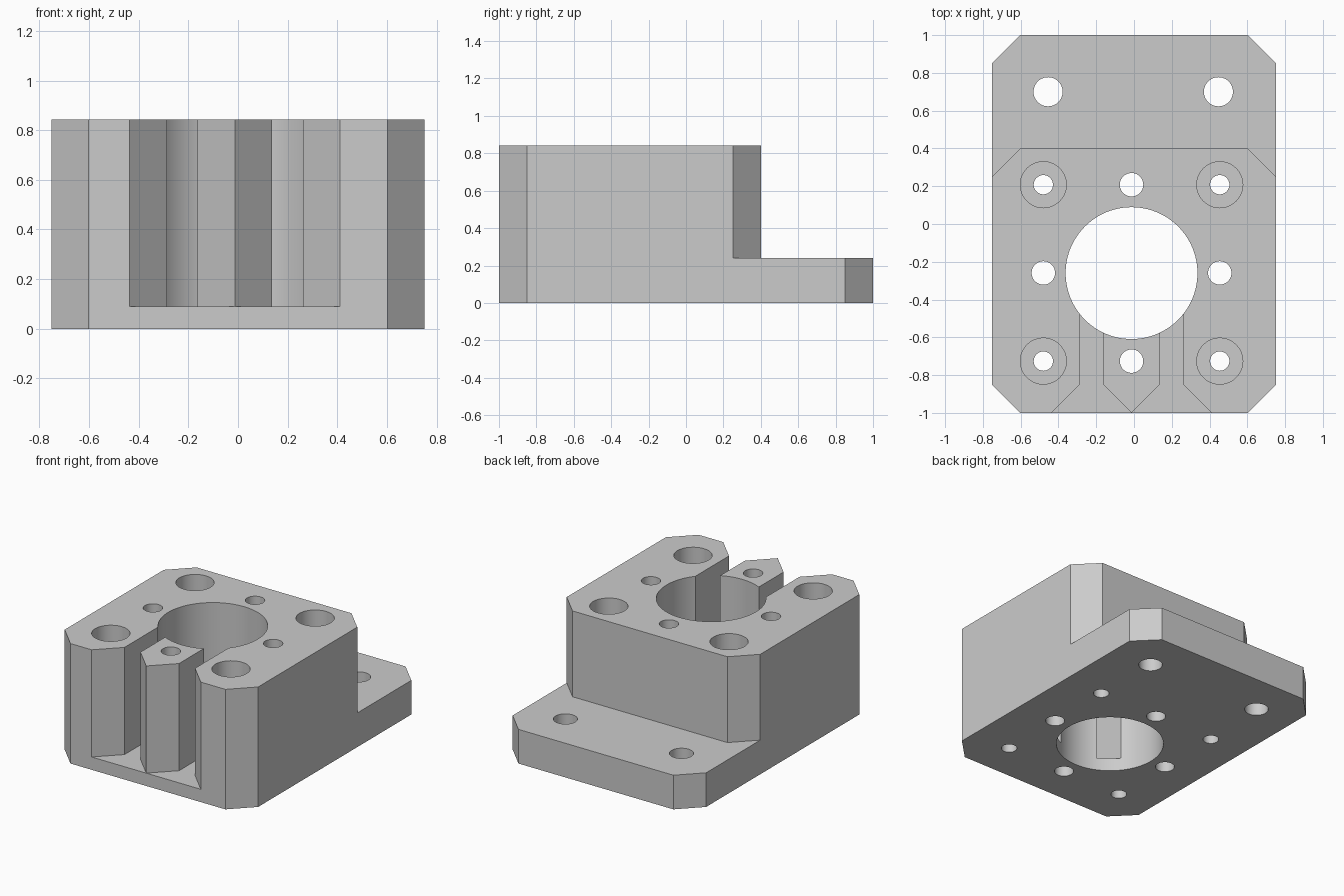
import bpy
import bmesh
import math

cube = bpy.data.objects.get("Cube")
if cube:
    bpy.data.objects.remove(cube, do_unlink=True)

WIDTH, CHAMFER = 0.752, 0.15      # half width and corner cut
TOP, FOOT_TOP, SLOT_FLOOR = 0.843, 0.24, 0.09
CX, CY = -0.013, -0.26            # bore centre
SPACING = 0.467                   # bolt pattern half pitch

grey = bpy.data.materials.new("light grey")
grey.use_nodes = True
grey.diffuse_color = (0.6, 0.6, 0.6, 1)
grey.node_tree.nodes["Principled BSDF"].inputs["Base Color"].default_value = grey.diffuse_color


def prism(name, outline, low, high):
    """Extrude a flat outline between two heights."""
    bm = bmesh.new()
    base = bm.faces.new([bm.verts.new((x, y, low)) for x, y in outline])
    grown = bmesh.ops.extrude_face_region(bm, geom=[base])["geom"]
    verts = [v for v in grown if isinstance(v, bmesh.types.BMVert)]
    bmesh.ops.translate(bm, verts=verts, vec=(0, 0, high - low))
    bmesh.ops.recalc_face_normals(bm, faces=bm.faces[:])
    mesh = bpy.data.meshes.new(name)
    bm.to_mesh(mesh)
    bm.free()
    mesh.materials.append(grey)
    obj = bpy.data.objects.new(name, mesh)
    bpy.context.collection.objects.link(obj)
    return obj


def circle(x, y, radius, sides=48):
    return [(x + radius * math.cos(math.tau * i / sides),
             y + radius * math.sin(math.tau * i / sides)) for i in range(sides)]


# Full-height body with chamfered corners
inner = WIDTH - CHAMFER
quarter = [(WIDTH, 1 - CHAMFER), (inner, 1)]
right = [(x, -y) for x, y in reversed(quarter)] + quarter
body = prism("mounting_block", right + [(-x, y) for x, y in reversed(right)], 0, TOP)
bpy.context.view_layer.objects.active = body
body.select_set(True)


def cut(outline, low=-0.1, high=1.0):
    cutter = prism("cutter", outline, low, high)
    cutter.hide_render = True
    mod = body.modifiers.new("cut", "BOOLEAN")
    mod.operation = "DIFFERENCE"
    mod.solver = "EXACT"
    mod.object = cutter
    bpy.ops.object.modifier_apply(modifier=mod.name)
    bpy.data.objects.remove(cutter, do_unlink=True)


# Step down to the rear foot, leaving chamfered rear corners on the block
reach = 0.2
step = [(inner, 0.4), (WIDTH + reach, 0.4 - CHAMFER - reach), (WIDTH + reach, 1.2)]
cut(step + [(-x, y) for x, y in reversed(step)], FOOT_TOP)

# Central bore
cut(circle(CX, CY, 0.349, 96))

# Two front slots with flared mouths, leaving a pointed tooth between them
slot = [(0.274, -0.45), (0.274, -0.85), (0.424, -1), (0.424, -1.1),
        (0, -1.1), (0, -1), (0.15, -0.85), (0.15, -0.45)]
for side in (-1, 1):
    cut([(CX + side * x, y) for x, y in slot], SLOT_FLOOR)

# Bolt pattern: counterbored corners and plain holes between them
for i in (-1, 0, 1):
    for j in (-1, 0, 1):
        x, y = CX + i * SPACING, CY + 0.001 + j * SPACING
        if i and j:
            cut(circle(x, y, 0.122), FOOT_TOP)
            cut(circle(x, y, 0.051))
        elif i or j:
            cut(circle(x, y, 0.062))

# Foot mounting holes
for side in (-1, 1):
    cut(circle(side * 0.451 - 0.004, 0.70, 0.077))

bpy.ops.object.shade_smooth_by_angle(angle=math.radians(30))
